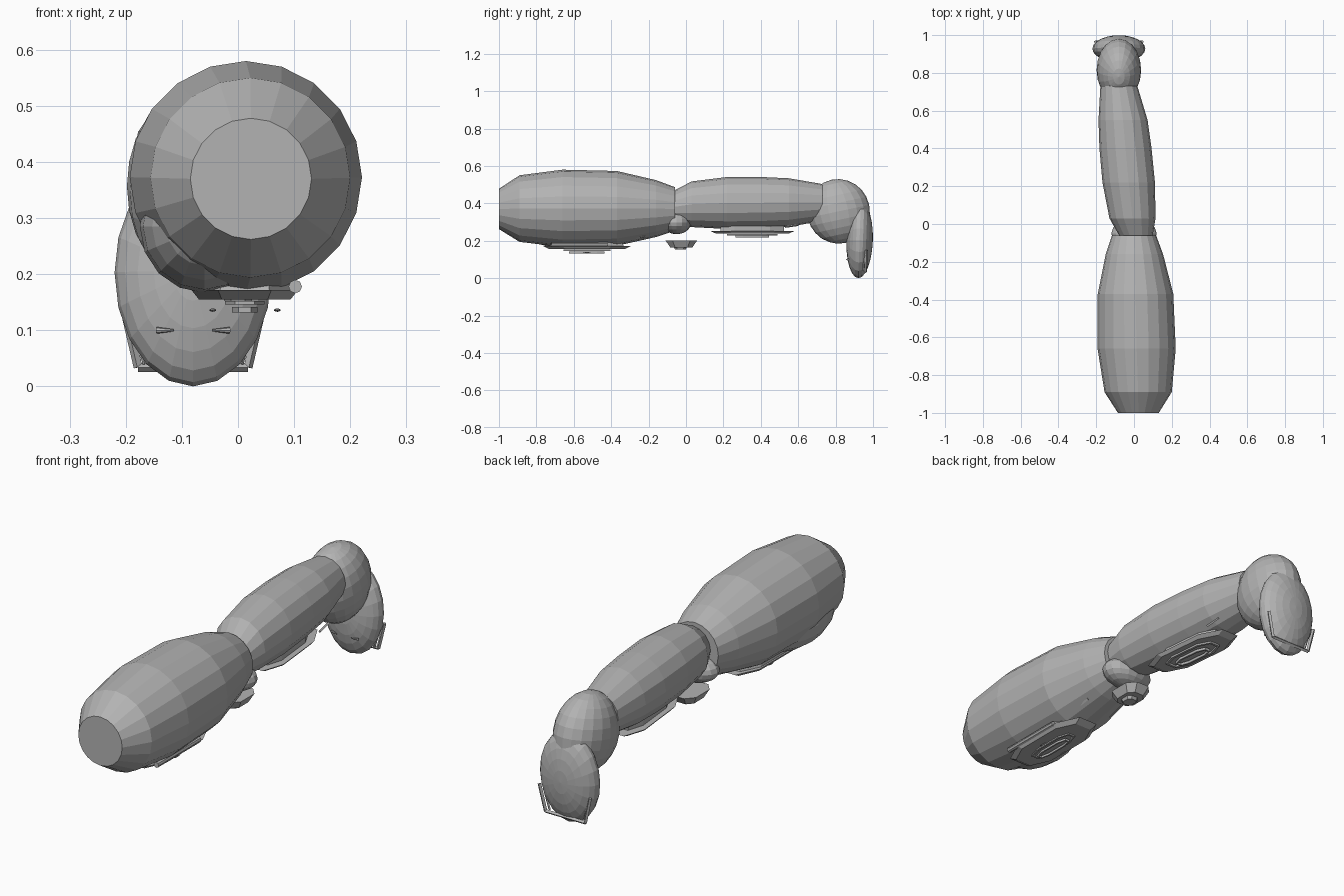
import bpy, bmesh, math
from mathutils import Vector, Matrix

if "Cube" in bpy.data.objects:
    bpy.data.objects.remove(bpy.data.objects["Cube"])

grey = bpy.data.materials.new("mid grey")
grey.diffuse_color = (0.45, 0.45, 0.45, 1)
grey.use_nodes = True
grey.node_tree.nodes["Principled BSDF"].inputs["Base Color"].default_value = grey.diffuse_color


def finish(name, bm):
    bmesh.ops.recalc_face_normals(bm, faces=bm.faces)
    me = bpy.data.meshes.new(name)
    bm.to_mesh(me)
    bm.free()
    me.materials.append(grey)
    ob = bpy.data.objects.new(name, me)
    bpy.context.collection.objects.link(ob)
    return ob


def tube(name, rings, sides):
    """Limb lofted along y; each ring is (y, centre x, centre z, radius)."""
    bm = bmesh.new()
    loops = []
    for y, cx, cz, r in rings:
        loops.append([bm.verts.new((cx + r * math.sin(2 * math.pi * i / sides), y,
                                    cz + r * math.cos(2 * math.pi * i / sides)))
                      for i in range(sides)])
    for a, b in zip(loops, loops[1:]):
        for i in range(sides):
            j = (i + 1) % sides
            bm.faces.new((a[i], a[j], b[j], b[i]))
    bm.faces.new(loops[0])
    bm.faces.new(loops[-1])
    return finish(name, bm)


def ball(name, centre, radii, pole_y=False, tilt=0, seg=20, rows=12):
    bm = bmesh.new()
    bmesh.ops.create_uvsphere(bm, u_segments=seg, v_segments=rows, radius=1)
    if pole_y:
        bm.transform(Matrix.Rotation(math.pi / 2, 4, 'X'))
    bm.transform(Matrix.Translation(centre) @ Matrix.Rotation(math.radians(tilt), 4, 'X')
                 @ Matrix.Diagonal((*radii, 1)))
    return finish(name, bm)


def hexagon(cx, cy, w, l, slant):
    """Long six-sided outline pointing along y; slant follows the limb."""
    pts = [(-.5, -.28), (-.25, -.5), (.25, -.5), (.5, -.28),
           (.5, .28), (.25, .5), (-.25, .5), (-.5, .28)]
    return [(cx + u * w + slant * v * l, cy + v * l) for u, v in pts]


def plate(name, c, size, z_top, z_low, taper, slant=0):
    bm = bmesh.new()
    top = [bm.verts.new((x, y, z_top)) for x, y in hexagon(*c, *size, slant)]
    low = [bm.verts.new((x, y, z_low)) for x, y in
           hexagon(*c, size[0] * taper, size[1] * taper, slant)]
    n = len(top)
    for i in range(n):
        bm.faces.new((top[i], top[(i + 1) % n], low[(i + 1) % n], low[i]))
    bm.faces.new(top)
    bm.faces.new(low)
    return finish(name, bm)


def frame(name, c, size, z, h, rim, slant=0):
    """Open rim with the plate's outline."""
    bm = bmesh.new()
    out = hexagon(*c, *size, slant)
    inn = hexagon(*c, size[0] - 2 * rim, size[1] - 2 * rim, slant)
    vs = [[bm.verts.new((x, y, zz)) for x, y in o]
          for o, zz in ((out, z), (out, z - h), (inn, z - h), (inn, z))]
    for a, b in zip(vs, vs[1:] + vs[:1]):
        for i in range(len(a)):
            j = (i + 1) % len(a)
            bm.faces.new((a[i], a[j], b[j], b[i]))
    return finish(name, bm)


def bar(name, a, b, r, r2=None, sides=4):
    a, b = Vector(a), Vector(b)
    d = b - a
    bm = bmesh.new()
    bmesh.ops.create_cone(bm, cap_ends=True, segments=sides, radius1=r,
                          radius2=r if r2 is None else r2, depth=d.length)
    bm.transform(Matrix.Translation((a + b) / 2)
                 @ d.to_track_quat('Z', 'Y').to_matrix().to_4x4())
    return finish(name, bm)


# Limb masses
tube("thigh", [(-1, .023, .37, .108), (-.89, .022, .372, .178), (-.66, .014, .373, .207),
               (-.37, .008, .373, .200), (-.16, .002, .372, .152), (-.06, 0, .37, .117)], 20)
tube("calf", [(-.07, .012, .38, .085), (.03, -.008, .395, .122), (.22, -.028, .402, .139),
              (.40, -.045, .403, .138), (.55, -.058, .404, .130), (.73, -.08, .405, .098)], 16)
ball("thigh_muscle", (-.06, -.68, .285), (.115, .23, .118), pole_y=True, seg=16, rows=10)
ball("knee", (0, -.05, .298), (.12, .078, .063), seg=16, rows=10)
ball("heel", (-.08, .815, .357), (.118, .168, .173), tilt=12)
ball("foot", (-.08, .928, .203), (.14, .071, .203), pole_y=True, tilt=-2)

# Thigh armour
c = (.012, -.53)
plate("thigh_plate_base", c, (.16, .36), .205, .17, 1.1)
plate("thigh_plate", c, (.19, .47), .172, .155, .86)
frame("thigh_outer_frame", c, (.07, .25), .152, .006, .009)
frame("thigh_inner_frame", c, (.045, .19), .142, .010, .007)
bar("thigh_side_bar", (.102, -.72, .178), (.102, -.42, .178), .012, sides=8)
bar("thigh_strip", (.075, -.30, .213), (.075, -.22, .225), .006)
for x in (-.045, .07):
    ball("thigh_stud", (x, c[1], .136), (.006, .02, .003), seg=8, rows=6)

# Knee guard
plate("knee_guard", (.0, -.025), (.13, .17), .202, .165, .7)
plate("knee_guard_cap", (.0, -.03), (.06, .07), .166, .152, .8)

# Shin armour
c, s = (-.035, .355), -.1
plate("shin_plate", c, (.17, .45), .252, .238, .86, s)
plate("shin_plate_base", c, (.12, .34), .28, .25, 1.0, s)
frame("shin_outer_frame", c, (.10, .27), .236, .008, .011, s)
frame("shin_inner_frame", c, (.055, .18), .228, .012, .008, s)
bar("shin_strip", (.03, .53, .275), (.025, .60, .285), .006)

# Foot frame and toe studs
corners = [(-.205, .965, .15), (-.178, .96, .034), (.018, .96, .034), (.045, .965, .15)]
for a, b in zip(corners, corners[1:]):
    bar("foot_frame", a, b, .008)
for s in (-1, 1):
    bar("foot_inner_strut", (-.08 + s * .11, .955, .13), (-.08 + s * .085, .95, .04), .005)
    bar("foot_stud", (-.08 + s * .065, .866, .1), (-.08 + s * .035, .858, .1), .006, .002, 8)
